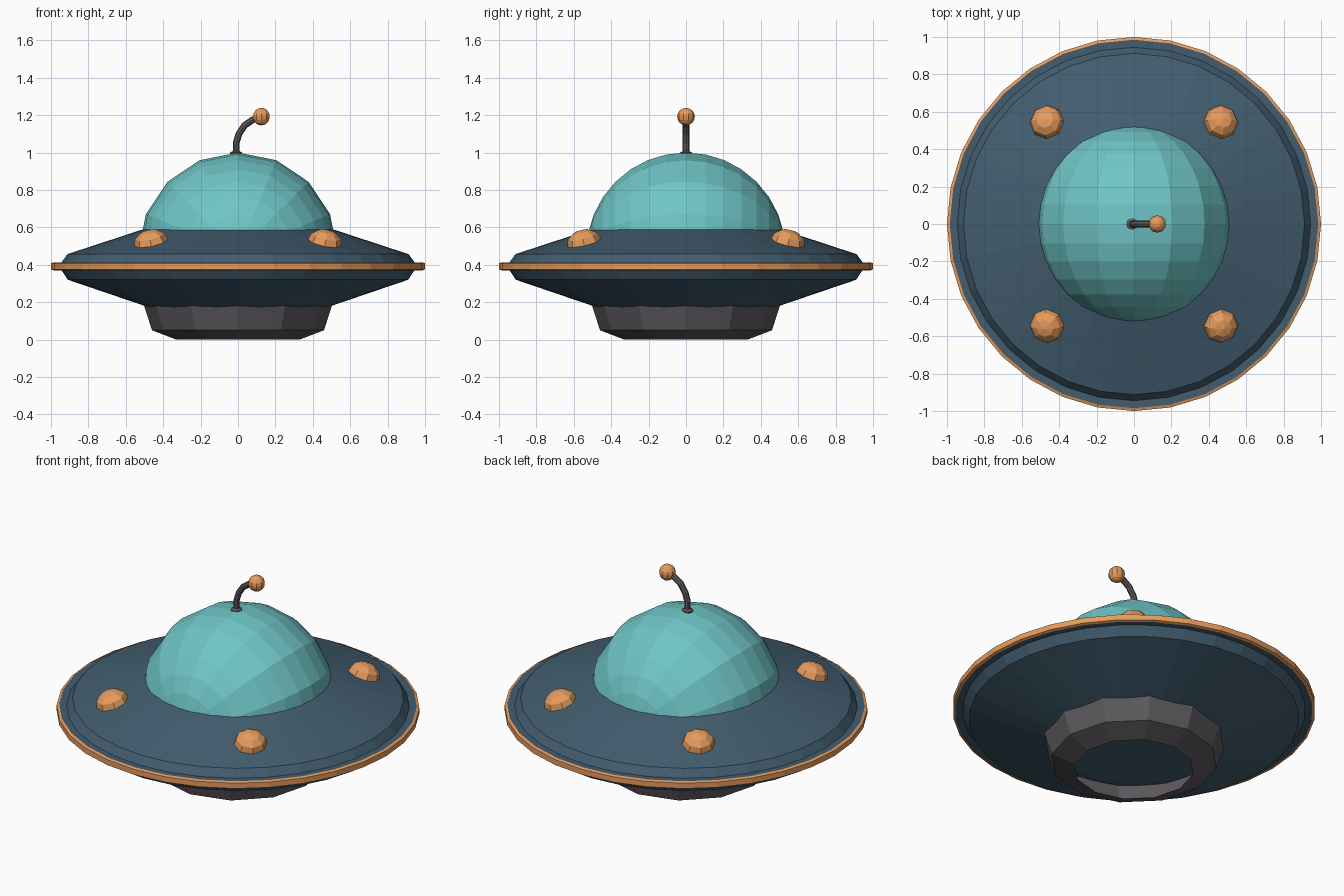
import bpy, bmesh, math
from mathutils import Matrix, Vector

if "Cube" in bpy.data.objects:
    bpy.data.objects.remove(bpy.data.objects["Cube"])


def material(name, rgb):
    m = bpy.data.materials.new(name)
    m.diffuse_color = (*rgb, 1)
    m.use_nodes = True
    m.node_tree.nodes["Principled BSDF"].inputs["Base Color"].default_value = m.diffuse_color
    return m


NAVY = material("navy", (0.055, 0.11, 0.16))
TEAL = material("teal", (0.16, 0.56, 0.57))
ORANGE = material("orange", (0.80, 0.33, 0.11))
GREY = material("dark_grey", (0.11, 0.10, 0.11))


def finish(bm, name, mat):
    me = bpy.data.meshes.new(name)
    bmesh.ops.recalc_face_normals(bm, faces=bm.faces)
    bm.to_mesh(me)
    bm.free()
    me.materials.append(mat)
    ob = bpy.data.objects.new(name, me)
    bpy.context.collection.objects.link(ob)
    return ob


def lathe(name, profile, sides, mat, closed=False):
    """Revolve (radius, z) points around the z axis."""
    bm = bmesh.new()
    vs = [bm.verts.new((r, 0, z)) for r, z in profile]
    pairs = list(zip(vs, vs[1:])) + ([(vs[-1], vs[0])] if closed else [])
    edges = [bm.edges.new(p) for p in pairs]
    bmesh.ops.spin(bm, geom=vs + edges, cent=(0, 0, 0), axis=(0, 0, 1),
                   angle=math.tau, steps=sides, use_duplicate=False)
    bmesh.ops.remove_doubles(bm, verts=bm.verts, dist=0.0005)
    return finish(bm, name, mat)


def ball(name, radius, segments, rings, matrix, mat, cut=None):
    """UV sphere; cut = (point, normal) keeps only the side the normal faces."""
    bm = bmesh.new()
    bmesh.ops.create_uvsphere(bm, u_segments=segments, v_segments=rings, radius=radius)
    bm.transform(matrix)
    if cut:
        bmesh.ops.bisect_plane(bm, geom=bm.verts[:] + bm.edges[:] + bm.faces[:],
                               plane_co=cut[0], plane_no=cut[1], clear_inner=True)
    return finish(bm, name, mat)


# saucer hull
lathe("hull", [(0, 0.16), (0.44, 0.16), (0.91, 0.32), (0.945, 0.373), (0.988, 0.373),
               (0.988, 0.412), (0.945, 0.412), (0.912, 0.457), (0.5, 0.592), (0, 0.592)],
      32, NAVY)

# orange rim band
lathe("rim", [(0.985, 0.37), (1.0, 0.375), (1.0, 0.408), (0.985, 0.413)], 32, ORANGE, True)

# open skirt under the hull
lathe("base_skirt", [(0.33, 0), (0.46, 0.05), (0.505, 0.19)], 12, GREY)

# canopy: sphere with its poles along y, cut off at the hull
ball("canopy", 0.533, 16, 16,
     Matrix.Translation((0, 0, 0.467)) @ Matrix.Rotation(math.pi / 2, 4, 'X'),
     TEAL, ((0, 0, 0.57), (0, 0, 1)))

# four lamps lying on the sloped hull
for label, sx, sy in (("front_left", -1, -1), ("front_right", 1, -1),
                      ("back_left", -1, 1), ("back_right", 1, 1)):
    centre = Vector((0.465 * sx, 0.545 * sy, 0.519))
    out = Vector((centre.x, centre.y, 0)).normalized()
    normal = (out * 0.31 + Vector((0, 0, 0.95))).normalized()
    m = (Matrix.Translation(centre) @ Vector((0, 0, 1)).rotation_difference(normal).to_matrix().to_4x4()
         @ Matrix.Diagonal((1, 1, 0.75, 1)))
    ball("lamp_" + label, 0.093, 8, 6, m, ORANGE, (centre, normal))

# bent antenna swept along a path
bm = bmesh.new()
path = [Vector((x, 0, z)) for x, z in
        ((-0.01, 0.98), (-0.01, 1.05), (0.005, 1.10), (0.035, 1.145), (0.075, 1.173), (0.125, 1.192))]
loops = []
for i, p in enumerate(path):
    t = (path[min(i + 1, len(path) - 1)] - path[max(i - 1, 0)]).normalized()
    side = Vector((0, 1, 0))
    up = side.cross(t)
    loops.append([bm.verts.new(p + 0.018 * (side * math.cos(a) + up * math.sin(a)))
                  for a in (k * math.tau / 8 for k in range(8))])
for a, b in zip(loops, loops[1:]):
    for k in range(8):
        j = (k + 1) % 8
        bm.faces.new((a[k], a[j], b[j], b[k]))
bm.faces.new(loops[0])
bm.faces.new(loops[-1])
finish(bm, "antenna", GREY)

# collar and tip of the antenna
collar = lathe("antenna_collar", [(0, 0.985), (0.032, 0.985), (0.032, 1.0), (0.018, 1.008), (0, 1.008)], 8, GREY)
collar.location.x = -0.01
ball("antenna_tip", 0.047, 10, 8, Matrix.Translation((0.125, 0, 1.192)), ORANGE)
